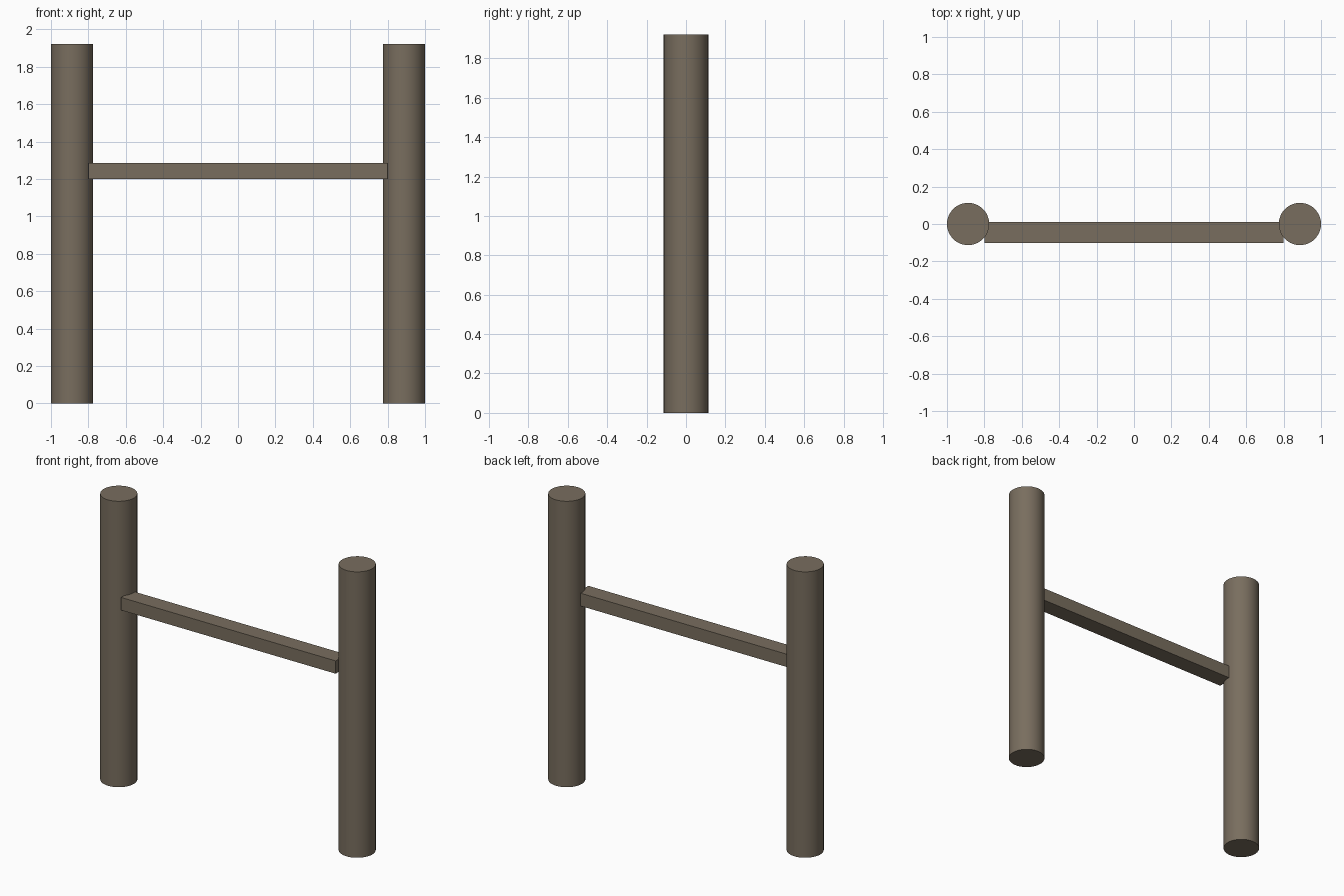
import bpy
import math

if "Cube" in bpy.data.objects:
    bpy.data.objects.remove(bpy.data.objects["Cube"])

wood = bpy.data.materials.new("weathered_wood")
wood.diffuse_color = (0.19, 0.155, 0.113, 1)
wood.use_nodes = True
wood.node_tree.nodes["Principled BSDF"].inputs["Base Color"].default_value = wood.diffuse_color

# Two round posts
for side, x in (("left", -0.887), ("right", 0.887)):
    bpy.ops.mesh.primitive_cylinder_add(vertices=48, radius=0.113, depth=1.922,
                                        location=(x, 0, 0.961))
    post = bpy.context.object
    post.name = side + "_post"
    post.data.materials.append(wood)
    bpy.ops.object.shade_smooth_by_angle(angle=math.radians(30))

# Square cross rail, set toward the front of the posts
bpy.ops.mesh.primitive_cube_add(size=1, location=(0, -0.045, 1.243))
rail = bpy.context.object
rail.name = "cross_rail"
rail.dimensions = (1.596, 0.114, 0.086)
bpy.ops.object.transform_apply(location=False, rotation=False, scale=True)
rail.data.materials.append(wood)
